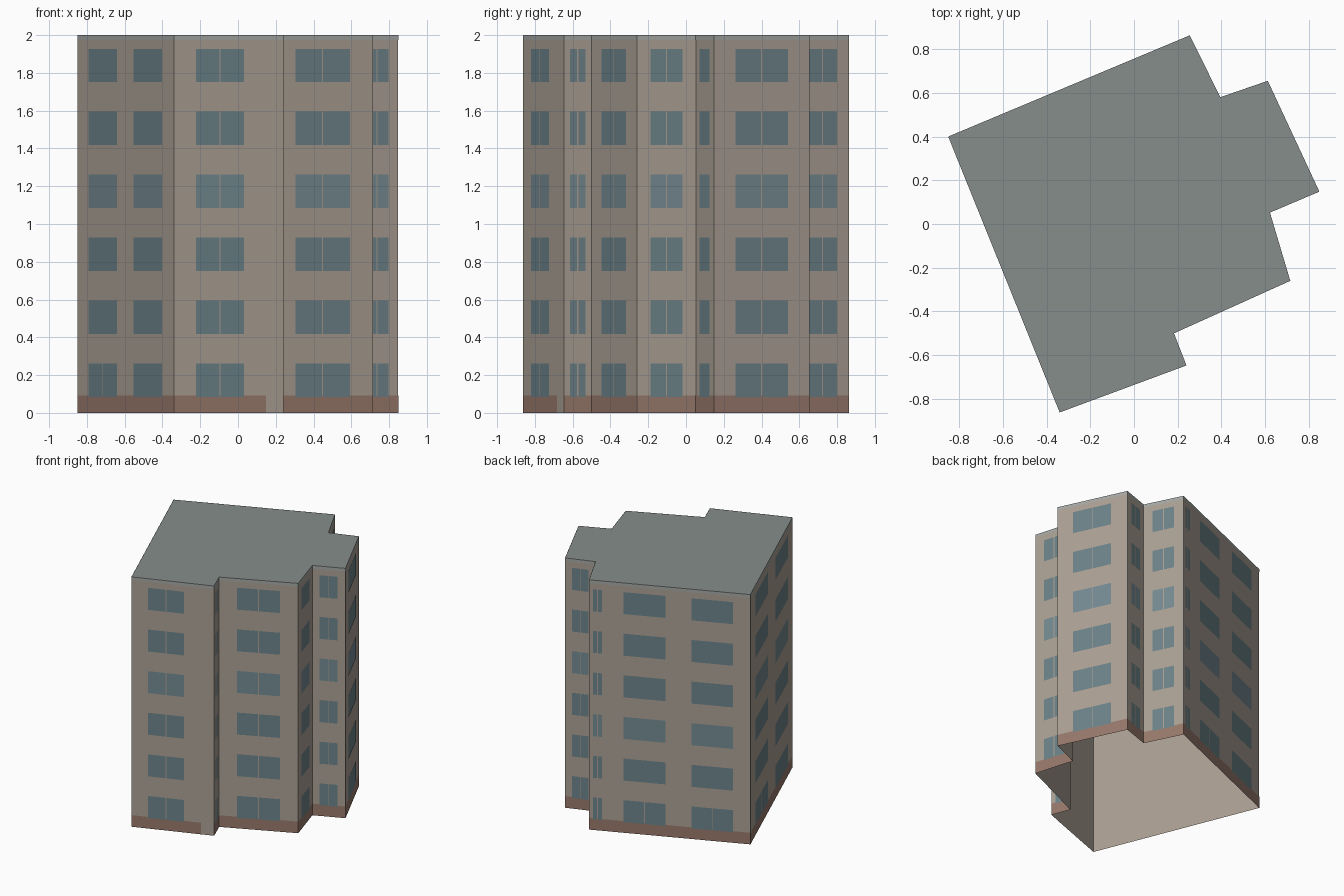
import bpy, bmesh
from mathutils import Vector

if "Cube" in bpy.data.objects:
    bpy.data.objects.remove(bpy.data.objects["Cube"])

# Footprint corners, counter-clockwise from the front corner
PLAN = [Vector(p) for p in [
    (-0.34, -0.862), (0.24, -0.647), (0.183, -0.50), (0.715, -0.26), (0.622, 0.052),
    (0.848, 0.148), (0.612, 0.655), (0.395, 0.58), (0.255, 0.863), (-0.85, 0.40)]]
H, FLOORS = 2.0, 6
GAP = 0.001           # panels sit just proud of the wall
N = len(PLAN)

# Per wall: (start, end, split on every floor, split on ground floor)
ONE = [(0.225, 0.77, True, True)]
WINDOWS = {i: ONE for i in range(N)}
WINDOWS[0] = [(0.20, 0.64, True, True)]
WINDOWS[8] = [(0.025, 0.08, True, True), (0.215, 0.475, False, True), (0.635, 0.893, False, True)]
WINDOWS[9] = [(0.118, 0.412, False, True), (0.588, 0.882, False, False)]


def material(name, rgb):
    m = bpy.data.materials.new(name)
    m.diffuse_color = (*rgb, 1)
    m.use_nodes = True
    m.node_tree.nodes["Principled BSDF"].inputs["Base Color"].default_value = m.diffuse_color
    return m


def make(name, quads, mats):
    """quads: list of (corner list, material index)"""
    bm = bmesh.new()
    for pts, mi in quads:
        bm.faces.new([bm.verts.new(p) for p in pts]).material_index = mi
    bmesh.ops.remove_doubles(bm, verts=bm.verts, dist=1e-5)
    me = bpy.data.meshes.new(name)
    bm.to_mesh(me)
    bm.free()
    for m in mats:
        me.materials.append(m)
    ob = bpy.data.objects.new(name, me)
    bpy.context.collection.objects.link(ob)
    return ob


def panel(i, a, b, z0, z1, off=GAP):
    """Upright rectangle on wall i between fractions a and b"""
    p, q = PLAN[i], PLAN[(i + 1) % N]
    d = q - p
    n = Vector((d.y, -d.x)).normalized() * off
    s, e = p + d * a + n, p + d * b + n
    return [(s.x, s.y, z0), (e.x, e.y, z0), (e.x, e.y, z1), (s.x, s.y, z1)]


wall = material("wall", (0.405, 0.35, 0.295))
glass = material("glass", (0.15, 0.225, 0.25))
glass_light = material("glass_light", (0.175, 0.255, 0.285))
brick = material("plinth", (0.31, 0.19, 0.147))
grey = material("roof_grey", (0.24, 0.268, 0.257))
edge = material("edge_grey", (0.37, 0.39, 0.37))

# Outer walls, open underneath
make("walls", [(panel(i, 0, 1, 0, H, 0), 0) for i in range(N)], [wall])

# Flat roof
make("roof", [([(p.x, p.y, H) for p in PLAN], 0)], [grey])

# Plinth band (stops short on the front wall) and roof edge band
make("plinth", [(panel(i, 0, 0.843 if i == 0 else 1, 0, 0.093), 0) for i in range(N)], [brick])
make("roof_edge", [(panel(i, 0, 1, 1.975, H), 0) for i in range(N)], [edge])

# Windows, split into two panes where a mullion shows
panes = []
for i, row in WINDOWS.items():
    length = (PLAN[(i + 1) % N] - PLAN[i]).length
    for a, b, split, ground in row:
        for f in range(FLOORS):
            z0 = 0.085 + f / 3
            z1 = z0 + 0.176
            if split or (ground and f == 0):
                mid, half = (a + b) / 2, 0.003 / length
                spans = [(a, mid - half), (mid + half, b)]
            else:
                spans = [(a, b)]
            light = int(f == (2 if i == 8 else 3))
            panes += [(panel(i, s, e, z0, z1, 2 * GAP), light) for s, e in spans]
make("windows", panes, [glass, glass_light])
